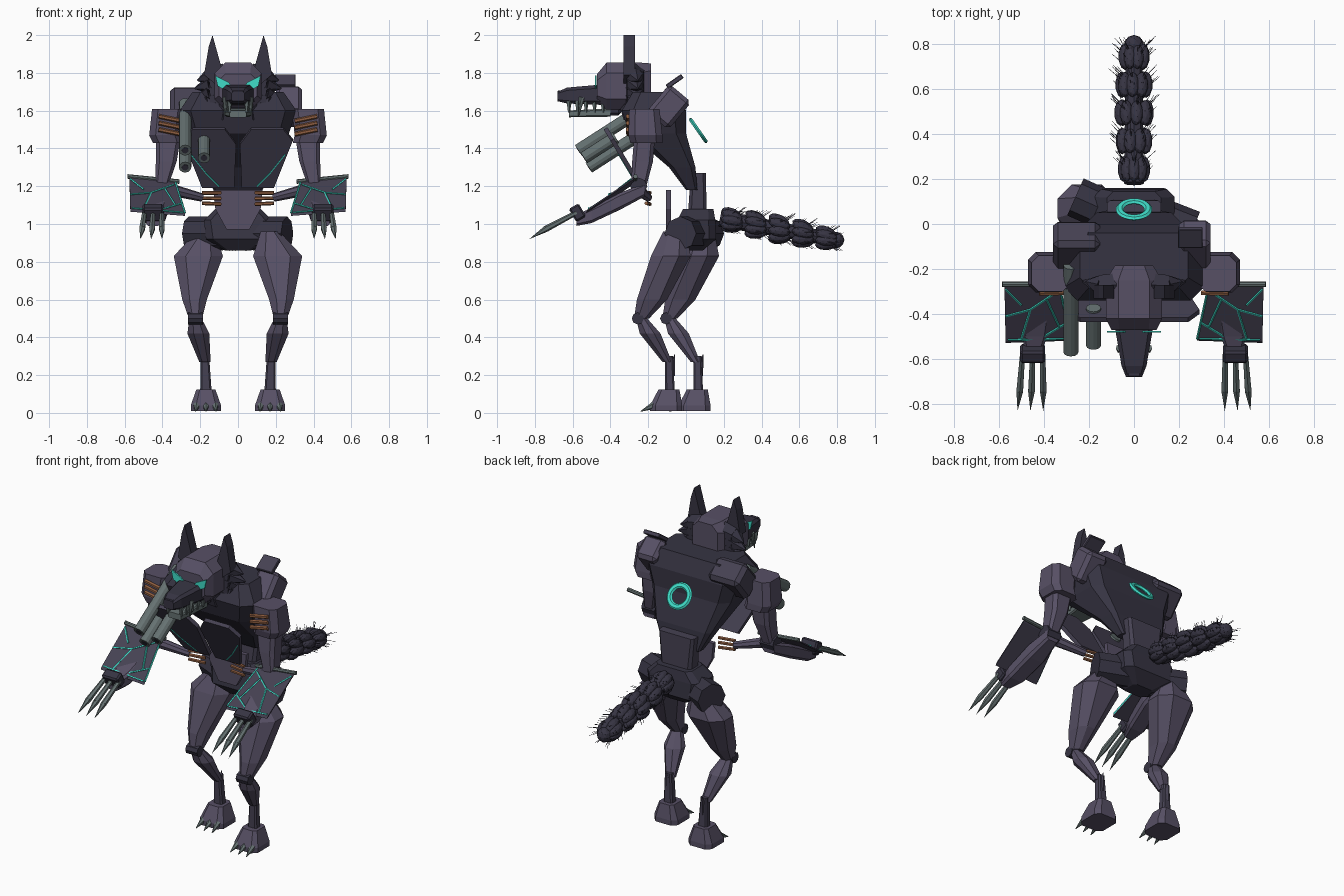
import bpy, bmesh, math, random
from mathutils import Vector, Matrix, Euler

random.seed(4)
cube = bpy.data.objects.get("Cube")
if cube:
    bpy.data.objects.remove(cube, do_unlink=True)


def material(name, rgb):
    m = bpy.data.materials.new(name)
    m.use_nodes = True
    m.diffuse_color = (*rgb, 1)
    m.node_tree.nodes["Principled BSDF"].inputs["Base Color"].default_value = (*rgb, 1)
    return m


ARMOUR = material("violet grey armour", (0.095, 0.08, 0.13))
DARK = material("dark violet", (0.037, 0.034, 0.055))
MID = material("muted violet", (0.06, 0.053, 0.085))
STEEL = material("green grey steel", (0.13, 0.165, 0.165))
COPPER = material("copper", (0.27, 0.11, 0.05))
GLOW = material("glowing teal", (0.05, 0.72, 0.58))


def finish(name, bm, mat, mirror=False):
    bmesh.ops.recalc_face_normals(bm, faces=bm.faces[:])
    me = bpy.data.meshes.new(name)
    bm.to_mesh(me)
    bm.free()
    me.materials.append(mat)
    ob = bpy.data.objects.new(name, me)
    bpy.context.collection.objects.link(ob)
    if mirror:
        ob.modifiers.new("mirror", 'MIRROR').use_mirror_merge = False


def loft(bm, sections, axis='z', c=0.35):
    """Chamfered-rectangle rings (x, y, z, half width, half depth) joined along an axis."""
    rings = []
    for x, y, z, a, b in sections:
        k = c * min(a, b)
        outline = [(a, k - b), (a, b - k), (a - k, b), (k - a, b),
                   (-a, b - k), (-a, k - b), (k - a, -b), (a - k, -b)]
        rings.append([bm.verts.new((x + u, y + v, z) if axis == 'z' else (x + u, y, z + v))
                      for u, v in outline])
    for r, q in zip(rings, rings[1:]):
        for i in range(8):
            j = (i + 1) % 8
            bm.faces.new((r[i], r[j], q[j], q[i]))
    bm.faces.new(rings[0])
    bm.faces.new(rings[-1])
    return bm


def rod(bm, p, q, r1, r2=None, n=8):
    p, q = Vector(p), Vector(q)
    d = q - p
    m = Matrix.Translation((p + q) / 2) @ d.to_track_quat('Z', 'Y').to_matrix().to_4x4()
    bmesh.ops.create_cone(bm, cap_ends=True, segments=n, radius1=r1,
                          radius2=r1 if r2 is None else r2, depth=d.length, matrix=m)
    return bm


def plate(bm, pts, offset):
    off = Vector(offset)
    lo = [bm.verts.new(p) for p in pts]
    hi = [bm.verts.new(Vector(p) + off) for p in pts]
    bm.faces.new(lo)
    bm.faces.new(hi)
    for i in range(len(lo)):
        j = (i + 1) % len(lo)
        bm.faces.new((lo[i], lo[j], hi[j], hi[i]))
    return bm


def box(bm, centre, size, tilt=0):
    m = Matrix.Translation(centre) @ Euler((tilt, 0, 0)).to_matrix().to_4x4() @ Matrix.Diagonal((*size, 1))
    made = bmesh.ops.create_cube(bm, size=1, matrix=m)
    edges = {e for v in made["verts"] for e in v.link_edges}
    bmesh.ops.bevel(bm, geom=list(edges), offset=min(size) * 0.15, segments=1, affect='EDGES')
    return bm


new = bmesh.new

# Torso, waist and pelvis
finish("torso", loft(new(), [(0, .03, 1.18, .13, .03), (0, -.02, 1.3, .19, .07), (0, -.15, 1.48, .27, .15),
                             (0, -.17, 1.6, .31, .17), (0, -.16, 1.7, .24, .12)]), DARK)
finish("neck", loft(new(), [(0, -.24, 1.55, .11, .09), (0, -.3, 1.72, .09, .08)]), DARK)
finish("waist", loft(new(), [(0, .06, 1.04, .1, .05), (0, .065, 1.27, .12, .04)]), MID)
finish("pelvis", loft(new(), [(0, .04, .86, .07, .05), (0, .05, .92, .17, .11),
                              (0, .055, 1.02, .18, .1), (0, .065, 1.08, .12, .08)]), DARK)
finish("belly_plate", plate(new(), [(x, -.08, z) for x, z in
       [(-.13, 1.18), (.13, 1.18), (.12, 1.08), (.06, .97), (-.06, .97), (-.12, 1.08)]], (0, -.025, 0)), ARMOUR)


def on_chest(x, z):
    return (x, -.25 - (z - 1.19) * .6, z)


finish("chest_plate", plate(new(), [on_chest(x, z) for x, z in
       [(.01, 1.42), (.07, 1.5), (.24, 1.5), (.29, 1.44), (.19, 1.19), (.02, 1.19)]], (0, .02, .012)), MID, True)
bm = new()
for a, b in [((.1, 1.2), (.17, 1.27)), ((.17, 1.27), (.25, 1.37))]:
    rod(bm, on_chest(*a), on_chest(*b), .004, n=4)
finish("chest_glow_line", bm, GLOW, True)

# Floating ring behind the back
bpy.ops.mesh.primitive_torus_add(location=(0, .065, 1.495), rotation=(math.radians(-55), 0, 0), major_radius=.063,
                                 minor_radius=.018, major_segments=24, minor_segments=6)
ring = bpy.context.object
ring.name = "back_ring"
ring.scale.z = .6
ring.data.materials.append(GLOW)

# Shoulder armour, broader on the right
finish("left_shoulder_block", box(new(), (.27, -.09, 1.62), (.14, .15, .19), math.radians(-40)), ARMOUR)
finish("right_shoulder_block", box(new(), (-.255, -.095, 1.615), (.21, .15, .19), math.radians(-40)), MID)
finish("shoulder_hatch", box(new(), (.25, -.06, 1.755), (.11, .1, .025), math.radians(35)), MID)

# Arms
finish("arm_pad", loft(new(), [(.37, -.21, 1.43, .08, .085), (.385, -.215, 1.47, .085, .09),
                               (.37, -.22, 1.61, .085, .08)], c=.4), ARMOUR, True)
finish("upper_arm", loft(new(), [(.37, -.22, 1.45, .065, .055), (.38, -.23, 1.33, .055, .055),
                                 (.405, -.25, 1.2, .035, .04)]), ARMOUR, True)
finish("elbow", rod(new(), (.36, -.25, 1.2), (.45, -.25, 1.2), .045), DARK, True)
finish("inner_strut", rod(new(), (.19, -.2, 1.14), (.35, -.25, 1.18), .022, .032), ARMOUR, True)
finish("forearm", loft(new(), [(.41, -.22, 1.18, .04, .035), (.42, -.35, 1.12, .06, .045),
                               (.44, -.5, 1.045, .055, .04), (.45, -.58, 1.02, .035, .03)], 'y'), ARMOUR, True)
finish("hand", box(new(), (.45, -.575, 1.06), (.11, .06, .08), math.radians(30)), DARK, True)
bm = new()
for i in (-1, 0, 1):
    root, mid = Vector((.45 + i * .045, -.58, 1.06)), Vector((.455 + i * .052, -.74, .975))
    rod(bm, root, mid, .013, .017, 6)
    rod(bm, mid, (.46 + i * .057, -.83, .92), .017, 0, 6)
finish("hand_claws", bm, STEEL, True)


def on_guard(x, y, lift=0):
    return (x, y, 1.235 + (y + .27) * .68 + (x - .43) * .1 + lift)


# Forearm guard with glowing cracks
finish("arm_guard", plate(new(), [on_guard(x, y) for x, y in
       [(.33, -.27), (.575, -.27), (.57, -.52), (.28, -.51)]], (0, -.008, -.014)), MID, True)
finish("guard_hinge", rod(new(), on_guard(.31, -.268), on_guard(.585, -.268), .012), STEEL, True)
bm = new()
cracks = [(.33, -.28, .28, -.51), (.29, -.51, .56, -.515), (.34, -.3, .46, -.38), (.46, -.38, .57, -.41),
          (.46, -.38, .5, -.51), (.57, -.29, .5, -.36), (.3, -.44, .4, -.5), (.39, -.33, .33, -.46)]
for x1, y1, x2, y2 in cracks:
    rod(bm, on_guard(x1, y1, .003), on_guard(x2, y2, .003), .005, n=4)
finish("guard_cracks", bm, GLOW, True)

# Copper pipes on arm pads and at the waist
bm = new()
for i in range(3):
    rod(bm, (.3, -.305, 1.475 + i * .035), (.42, -.308, 1.5 + i * .035), .012, n=6)
    rod(bm, (.09, -.19, 1.105 + i * .03), (.19, -.21, 1.11 + i * .027), .01, n=6)
finish("copper_pipes", bm, COPPER, True)

# Gun barrels on the right shoulder
slope = Vector((0, .84, .54))
for i, (x, y, z, length) in enumerate([(-.28, -.57, 1.39, .46), (-.18, -.54, 1.35, .2), (-.28, -.515, 1.3, .3)]):
    muzzle = Vector((x, y, z))
    finish(f"barrel_{i}", rod(new(), muzzle, muzzle + slope * length, .033, n=12), STEEL)
    finish(f"bore_{i}", rod(new(), muzzle - slope * .002, muzzle, .018, n=12), DARK)

# Head
finish("skull", loft(new(), [(0, -.185, 1.75, .085, .1), (0, -.25, 1.73, .125, .125), (0, -.42, 1.73, .125, .125),
                             (0, -.47, 1.72, .1, .075)], 'y', .45), ARMOUR)
finish("snout", loft(new(), [(0, -.43, 1.685, .09, .055), (0, -.63, 1.68, .055, .042),
                             (0, -.68, 1.675, .035, .025)], 'y'), DARK)
finish("nose", box(new(), (0, -.665, 1.69), (.06, .03, .035)), DARK)
finish("lower_jaw", loft(new(), [(0, -.4, 1.59, .07, .022), (0, -.62, 1.583, .045, .018)], 'y'), STEEL)
finish("jaw_hinge", box(new(), (0, -.39, 1.62), (.13, .09, .09)), DARK)
bm = new()
for i in range(5):
    y, x = -.62 + i * .045, .045 + i * .006
    rod(bm, (x, y, 1.65), (x, y, 1.59), .015, .006, 5)
rod(bm, (.065, -.55, 1.67), (.07, -.57, 1.57), .016, .002, 6)
finish("teeth", bm, STEEL, True)
finish("eye", plate(new(), [(x, -.482, z) for x, z in
       [(.03, 1.725), (.05, 1.75), (.12, 1.785), (.108, 1.73), (.07, 1.71)]], (0, .008, 0)), GLOW, True)
finish("ear", plate(new(), [(x, -.33, z) for x, z in
       [(.085, 1.82), (.135, 2), (.155, 1.94), (.18, 1.79), (.12, 1.74)]], (0, .06, 0)), DARK, True)
bm = new()
for i in range(5):
    z = 1.79 - i * .042
    reach = .215 + .015 * math.sin(i * 1.7) - (.04 if i > 3 else 0)
    rod(bm, (.07, -.27, z), (.15, -.27, z - .012), .06, .05, 6)
    rod(bm, (.15, -.27, z - .012), (reach, -.255, z - .03), .05, .004, 6)
finish("cheek_fur", bm, DARK, True)

# Legs: the left one stands forward of the right one
for side, s, dy in (("left", 1, 0), ("right", -1, .15)):
    def section(x, y, z, a, b):
        return (s * x, y + dy, z, a, b)

    def point(x, y, z):
        return (s * x, y + dy, z)

    finish(side + "_hip", rod(new(), (s * .08, .04, .95), point(.26, -.03, .95), .09), DARK)
    finish(side + "_thigh", loft(new(), [section(*v) for v in [
        (.17, -.06, .96, .05, .06), (.21, -.08, .83, .13, .105),
        (.23, -.18, .6, .065, .08), (.225, -.235, .5, .035, .04)]], c=.6), ARMOUR)
    finish(side + "_knee", rod(new(), point(.185, -.255, .5), point(.265, -.255, .5), .032), DARK)
    finish(side + "_shin", loft(new(), [section(*v) for v in [
        (.225, -.235, .5, .032, .03), (.21, -.19, .42, .058, .055),
        (.175, -.1, .27, .03, .025)]], c=.6), ARMOUR)
    finish(side + "_ankle", loft(new(), [section(.175, -.09, .3, .022, .022),
                                         section(.17, -.085, .12, .03, .025)]), MID)
    finish(side + "_heel_spur", rod(new(), point(.17, -.08, .2), point(.175, -.06, .31), .022, .002, 4), MID)
    finish(side + "_foot", loft(new(), [section(.17, -.105, 0.01, .08, .085), section(.17, -.105, .04, .08, .085),
                                        section(.17, -.09, .125, .05, .055)]), ARMOUR)
    bm = new()
    for i in (-1, 0, 1):
        rod(bm, point(.17 + i * .048, -.17, .04), point(.17 + i * .055, -.24, .008), .02, .002, 6)
    finish(side + "_toe_claws", bm, STEEL)

# Tail: rings of fur lobes with fine bristles
lobes, bristles = new(), new()
start, end = Vector((0, .18, 1.03)), Vector((0, .82, .91))
rod(lobes, start, end, .045, .035)
bmesh.ops.create_icosphere(lobes, subdivisions=2, radius=.044, matrix=Matrix.Translation((0, .795, .915)))
for k in range(5):
    centre = start.lerp(end, .1 + k * .195)
    spread = (.036, .046, .05, .045, .036)[k]
    for i in range(8):
        a = math.tau * i / 8 + k * .3
        out = Vector((1.2 * math.cos(a), 0, math.sin(a)))
        m = (Matrix.Translation(centre + out * spread)
             @ Euler((-.25 * math.sin(a) - .18, 0, 0)).to_matrix().to_4x4() @ Matrix.Diagonal((.029, .06, .029, 1)))
        bmesh.ops.create_icosphere(lobes, subdivisions=2, radius=1, matrix=m)
        for j in range(4):
            root = centre + out * spread + Vector((0, random.uniform(-.04, .04), 0))
            tip = root + out * .036 + Vector((random.uniform(-.02, .02), .05, 0))
            rod(bristles, root, tip, .002, .001, 3)
finish("tail_fur", lobes, DARK)
finish("tail_bristles", bristles, DARK)
